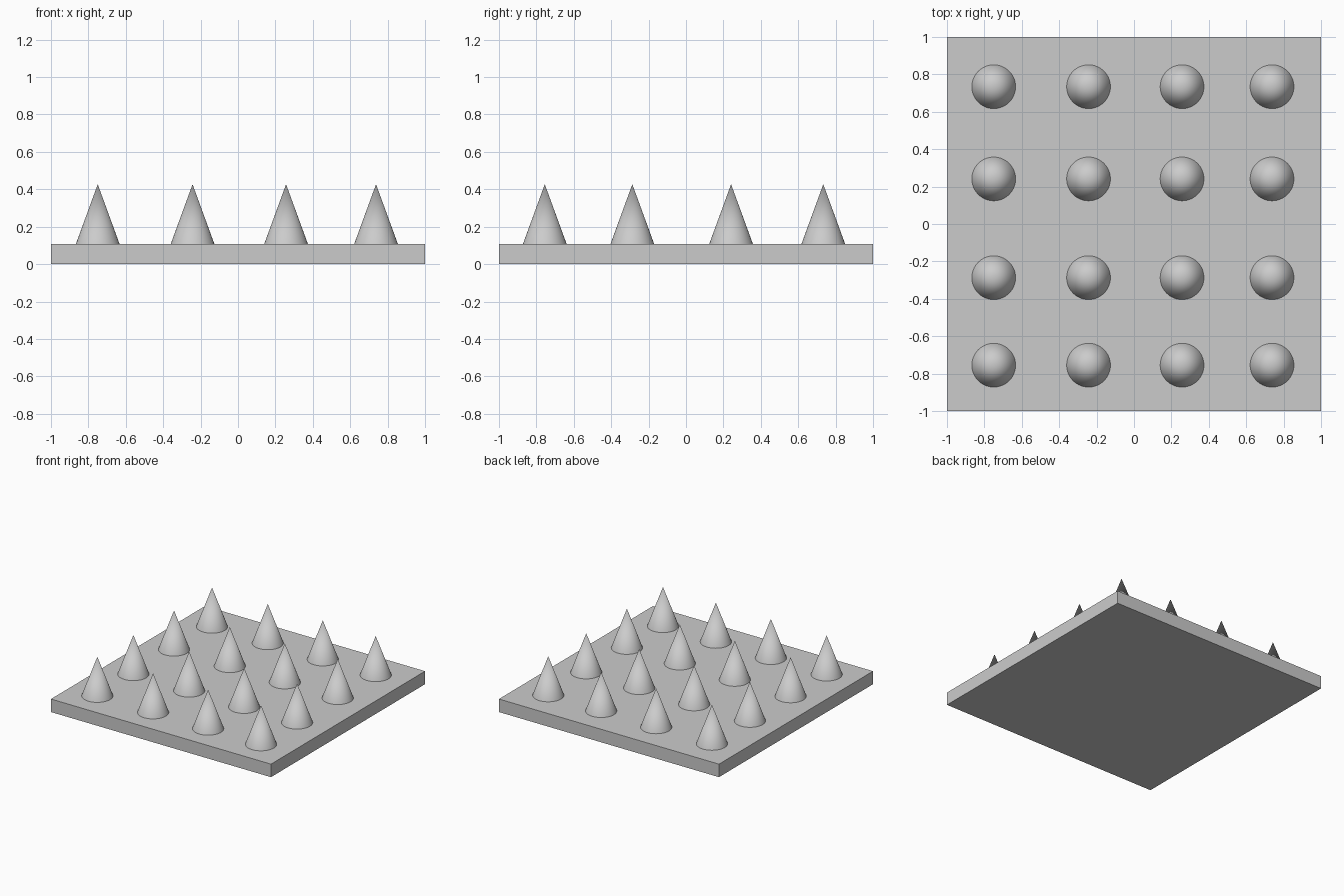
import bpy

if "Cube" in bpy.data.objects:
    bpy.data.objects.remove(bpy.data.objects["Cube"])

PLATE_H = 0.107
TIP_Z = 0.427
RADIUS = 0.117
XS = (-0.75, -0.243, 0.257, 0.738)
YS = (-0.755, -0.287, 0.241, 0.734)

# Square base plate
bpy.ops.mesh.primitive_cube_add(size=1, location=(0, 0, PLATE_H / 2))
plate = bpy.context.object
plate.name = "base_plate"
plate.scale = (2, 2, PLATE_H)
bpy.ops.object.transform_apply(location=False, rotation=False, scale=True)

# Grid of smooth conical spikes sharing one mesh
spike_h = TIP_Z - PLATE_H
bpy.ops.mesh.primitive_cone_add(vertices=64, radius1=RADIUS, radius2=0, depth=spike_h)
first = bpy.context.object
bpy.ops.object.shade_smooth_by_angle()

for row, y in enumerate(YS):
    for col, x in enumerate(XS):
        spike = first
        if row or col:
            spike = first.copy()
            bpy.context.collection.objects.link(spike)
        spike.name = f"spike_{row + 1}_{col + 1}"
        spike.location = (x, y, PLATE_H + spike_h / 2)
